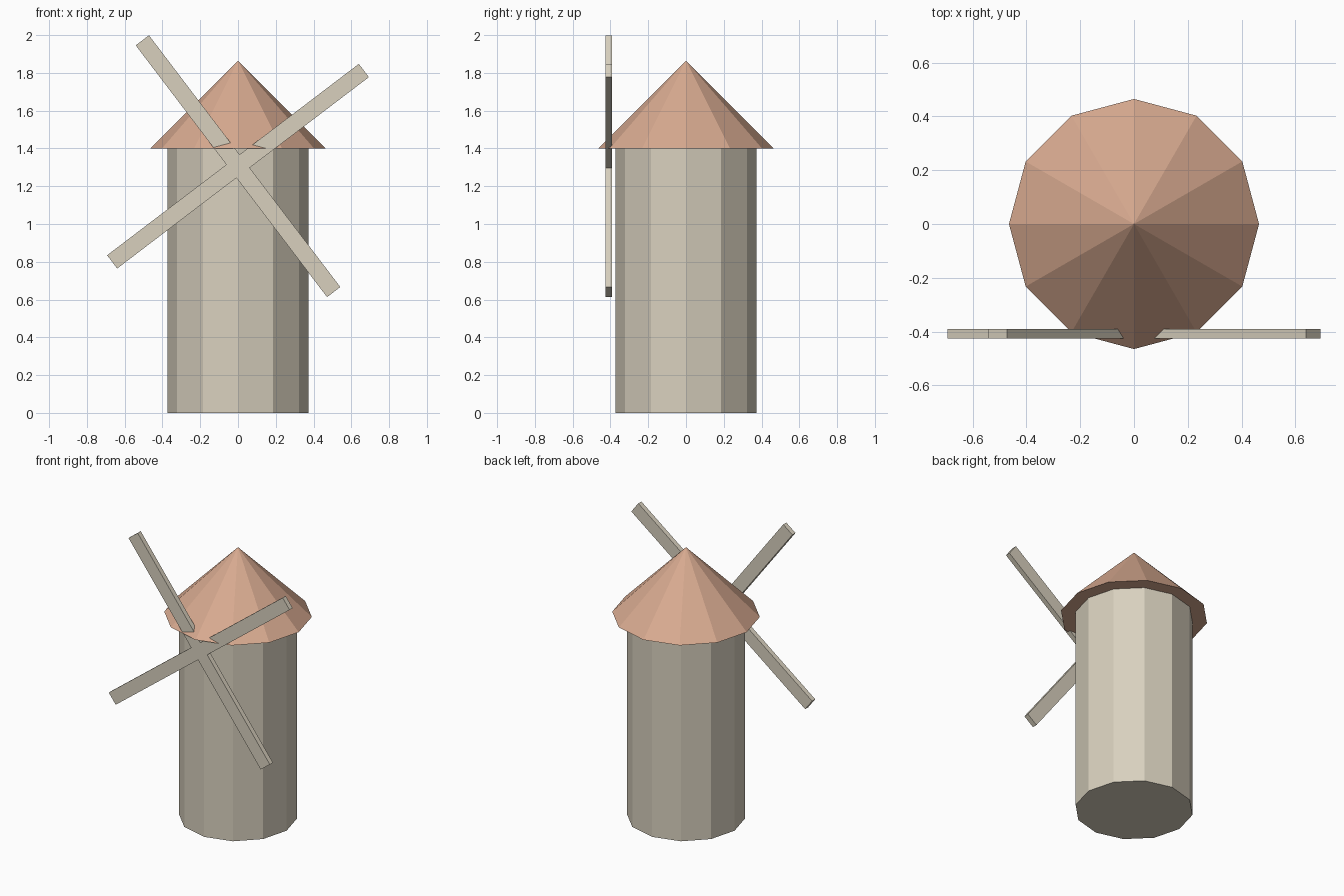
import bpy, bmesh, math

if "Cube" in bpy.data.objects:
    bpy.data.objects.remove(bpy.data.objects["Cube"])

def material(name, rgb):
    m = bpy.data.materials.new(name)
    m.diffuse_color = (*rgb, 1)
    m.use_nodes = True
    m.node_tree.nodes["Principled BSDF"].inputs["Base Color"].default_value = m.diffuse_color
    return m

cream = material("cream", (0.687, 0.631, 0.515))
clay = material("terracotta", (0.687, 0.402, 0.279))

# Tower: twelve-sided column
bpy.ops.mesh.primitive_cylinder_add(vertices=12, radius=0.372, depth=1.4, location=(0, 0, 0.7))
tower = bpy.context.object
tower.name = "tower"
tower.data.materials.append(cream)

# Roof: overhanging twelve-sided cone
bpy.ops.mesh.primitive_cone_add(vertices=12, radius1=0.465, radius2=0, depth=0.465,
                                location=(0, 0, 1.6325))
roof = bpy.context.object
roof.name = "roof"
roof.data.materials.append(clay)

# Sails: one tilted cross outline, extruded through its thickness
L, W, TILT, HUB_Z = 0.837, 0.044, 0.65, 1.306
Y_FRONT, Y_BACK = -0.425, -0.391
bm = bmesh.new()
outline = []
for k in range(4):
    a = TILT + k * math.pi / 2
    c, s = math.cos(a), math.sin(a)
    for u, v in ((L, -W), (L, W), (W, W)):
        outline.append(bm.verts.new((u * c - v * s, Y_FRONT, HUB_Z + u * s + v * c)))
face = bm.faces.new(outline)
ext = bmesh.ops.extrude_face_region(bm, geom=[face], use_keep_orig=True)
moved = [g for g in ext["geom"] if isinstance(g, bmesh.types.BMVert)]
bmesh.ops.translate(bm, verts=moved, vec=(0, Y_BACK - Y_FRONT, 0))
bmesh.ops.recalc_face_normals(bm, faces=bm.faces)
mesh = bpy.data.meshes.new("sails")
bm.to_mesh(mesh)
bm.free()
mesh.materials.append(cream)
bpy.context.collection.objects.link(bpy.data.objects.new("sails", mesh))
